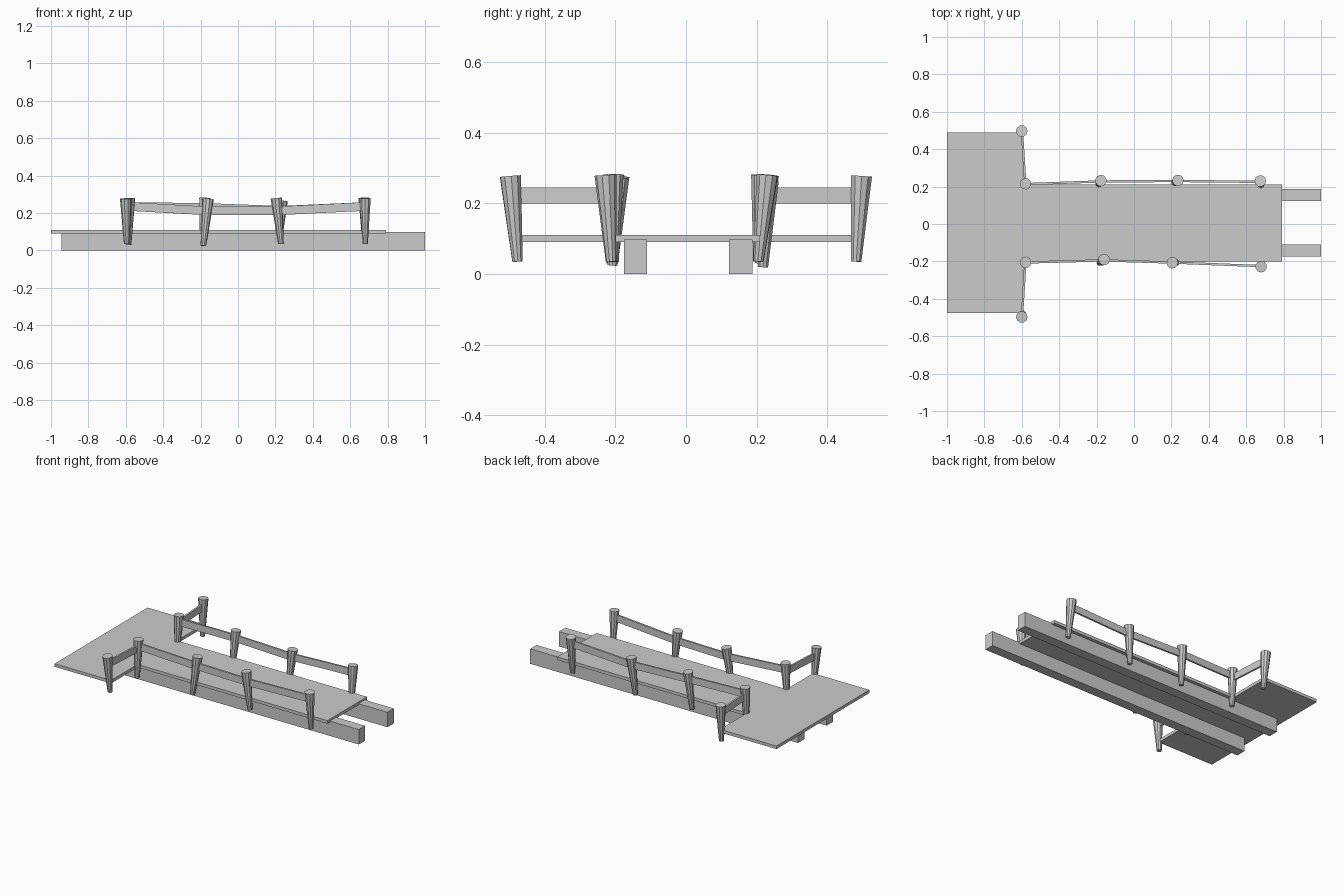
import bpy, bmesh
from mathutils import Vector, Matrix

cube = bpy.data.objects.get("Cube")
if cube:
    bpy.data.objects.remove(cube, do_unlink=True)

grey = bpy.data.materials.new("plain_grey")
grey.use_nodes = True
colour = (0.6, 0.6, 0.6, 1)
grey.diffuse_color = colour
grey.node_tree.nodes["Principled BSDF"].inputs["Base Color"].default_value = colour


def finish(name, bm):
    bmesh.ops.recalc_face_normals(bm, faces=bm.faces)
    mesh = bpy.data.meshes.new(name)
    bm.to_mesh(mesh)
    bm.free()
    mesh.materials.append(grey)
    obj = bpy.data.objects.new(name, mesh)
    bpy.context.collection.objects.link(obj)
    return obj


def box(name, low, high):
    low, high = Vector(low), Vector(high)
    bm = bmesh.new()
    bmesh.ops.create_cube(bm, size=1, matrix=Matrix.Translation((low + high) / 2)
                          @ Matrix.Diagonal((high - low).to_4d()))
    return finish(name, bm)


def post(name, foot, top):
    """Leaning stake, thinner at the foot."""
    foot, top = Vector(foot), Vector(top)
    axis = top - foot
    turn = axis.to_track_quat('Z', 'Y').to_matrix().to_4x4()
    bm = bmesh.new()
    bmesh.ops.create_cone(bm, cap_ends=True, segments=10, radius1=0.015, radius2=0.031,
                          depth=axis.length,
                          matrix=Matrix.Translation((foot + top) / 2) @ turn)
    return finish(name, bm)


def rail(name, start, end, height=0.046, width=0.012):
    """Upright board between two points."""
    start, end = Vector(start), Vector(end)
    run = end - start
    side = Vector((-run.y, run.x, 0)).normalized() * width / 2
    up = Vector((0, 0, height / 2))
    bm = bmesh.new()
    rings = [[bm.verts.new(p + s * side + u * up)
              for s, u in ((-1, -1), (1, -1), (1, 1), (-1, 1))] for p in (start, end)]
    for ring in rings:
        bm.faces.new(ring)
    for i in range(4):
        j = (i + 1) % 4
        bm.faces.new((rings[0][i], rings[0][j], rings[1][j], rings[1][i]))
    return finish(name, bm)


# Walkway and landing on two beams
box("landing_deck", (-1, -0.475, 0.09), (-0.59, 0.49, 0.11))
box("walkway_deck", (-0.59, -0.2, 0.09), (0.79, 0.21, 0.11))
box("right_beam", (-0.945, -0.175, 0), (1, -0.11, 0.098))
box("left_beam", (-0.945, 0.122, 0), (1, 0.188, 0.098))

# Each post: foot, top, and height of the rail centre there
front_posts = [
    ((-0.595, -0.477, 0.035), (-0.60, -0.497, 0.277), 0.222),
    ((-0.585, -0.21, 0.03), (-0.58, -0.205, 0.28), 0.235),
    ((-0.185, -0.208, 0.025), (-0.16, -0.19, 0.275), 0.212),
    ((0.23, -0.205, 0.035), (0.205, -0.207, 0.28), 0.212),
    ((0.68, -0.212, 0.035), (0.68, -0.228, 0.28), 0.235),
]
back_posts = [
    ((-0.595, 0.482, 0.035), (-0.60, 0.497, 0.277), 0.222),
    ((-0.585, 0.205, 0.035), (-0.58, 0.215, 0.28), 0.235),
    ((-0.19, 0.21, 0.03), (-0.177, 0.232, 0.28), 0.23),
    ((0.215, 0.218, 0.02), (0.235, 0.233, 0.265), 0.215),
    ((0.68, 0.205, 0.035), (0.675, 0.23, 0.28), 0.235),
]
for row, posts in (("front", front_posts), ("back", back_posts)):
    joints = []
    for i, (foot, top, z) in enumerate(posts):
        post(f"{row}_post_{i + 1}", foot, top)
        joint = Vector(foot).lerp(Vector(top), (z - foot[2]) / (top[2] - foot[2]))
        joints.append(joint)
    for i in range(len(joints) - 1):
        start, end = joints[i].copy(), joints[i + 1].copy()
        if i == 0:
            end.z = start.z  # the landing rail runs level
        rail(f"{row}_rail_{i + 1}", start, end)
